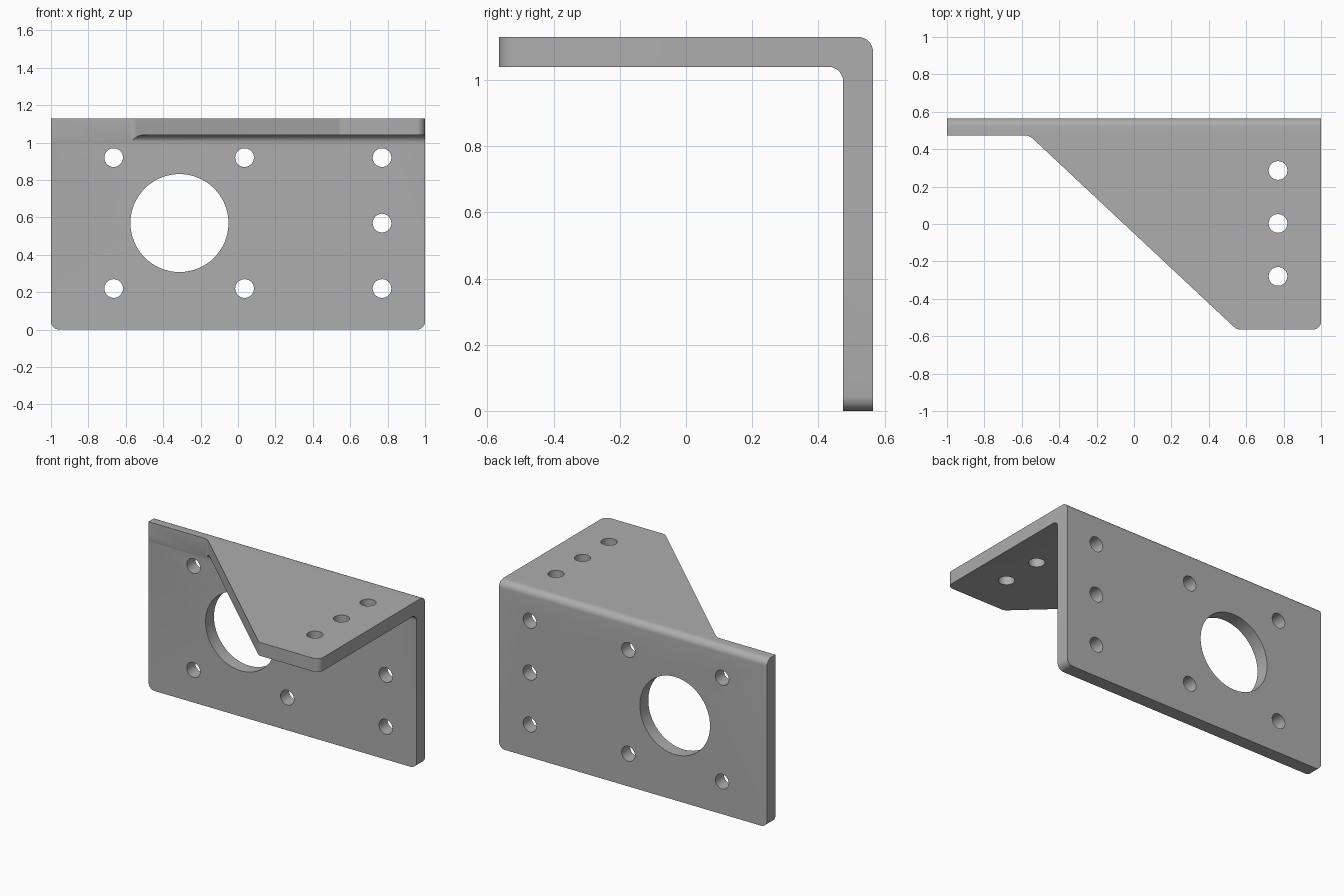
import bpy, bmesh, math
from mathutils import Vector, Matrix

cube = bpy.data.objects.get("Cube")
if cube:
    bpy.data.objects.remove(cube, do_unlink=True)

THICK = 0.09
BACK = 0.565      # outer face of the wall
TOP = 1.13        # outer face of the flange
BEND = 0.045

# Axes that carry a 2D outline and its extrusion direction into space
ALONG_X = Matrix(((0, 0, 1), (1, 0, 0), (0, 1, 0))).to_4x4()   # outline in y, z
ALONG_Y = Matrix(((1, 0, 0), (0, 0, -1), (0, 1, 0))).to_4x4()  # outline in x, z
ALONG_Z = Matrix.Identity(4)                                   # outline in x, y


def rounded(corners, steps=8):
    """Outline from (a, b, radius) corners, with arcs where radius > 0."""
    points = []
    for i, (a, b, r) in enumerate(corners):
        here = Vector((a, b))
        if r == 0:
            points.append(here)
            continue
        d0 = (Vector(corners[i - 1][:2]) - here).normalized()
        d1 = (Vector(corners[(i + 1) % len(corners)][:2]) - here).normalized()
        half = d0.angle(d1) / 2
        centre = here + (d0 + d1).normalized() * r / math.sin(half)
        start = here + d0 * r / math.tan(half) - centre
        end = here + d1 * r / math.tan(half) - centre
        sweep = math.atan2(start.cross(end), start.dot(end))
        for k in range(steps + 1):
            t = sweep * k / steps
            points.append(centre + Matrix.Rotation(t, 2) @ start)
    return points


def prism(name, outline, axes, low, high):
    """Extrude a closed outline between two depths."""
    bm = bmesh.new()
    face = bm.faces.new([bm.verts.new((p[0], p[1], low)) for p in outline])
    moved = bmesh.ops.extrude_face_region(bm, geom=[face])["geom"]
    bmesh.ops.translate(bm, vec=(0, 0, high - low),
                        verts=[v for v in moved if isinstance(v, bmesh.types.BMVert)])
    bm.transform(axes)
    bmesh.ops.recalc_face_normals(bm, faces=bm.faces)
    mesh = bpy.data.meshes.new(name)
    bm.to_mesh(mesh)
    bm.free()
    obj = bpy.data.objects.new(name, mesh)
    bpy.context.collection.objects.link(obj)
    return obj


def combine(target, cutter, operation):
    """Apply one boolean and discard the cutter."""
    cutter.hide_render = True
    mod = target.modifiers.new(cutter.name, "BOOLEAN")
    mod.operation = operation
    mod.solver = "EXACT"
    mod.object = cutter
    bpy.context.view_layer.objects.active = target
    bpy.ops.object.modifier_apply(modifier=mod.name)
    bpy.data.objects.remove(cutter, do_unlink=True)


def circle(a, b, r, sides):
    return [(a + r * math.cos(math.tau * k / sides),
             b + r * math.sin(math.tau * k / sides)) for k in range(sides)]


# Bent angle: wall and flange in one section
section = rounded([
    (BACK, 0, 0), (BACK, TOP, BEND), (-BACK, TOP, 0), (-BACK, TOP - THICK, 0),
    (BACK - THICK, TOP - THICK, BEND), (BACK - THICK, 0, 0)])
bracket = prism("angle_bracket", section, ALONG_X, -1, 1)

# Flange trimmed to its slanted plan, wall trimmed to rounded lower corners
plan = rounded([
    (-1.1, 0.7, 0), (-1.1, BACK - THICK - 0.001, 0), (-0.56, BACK - THICK - 0.001, 0.07),
    (0.55, -BACK, 0.05), (1, -BACK, 0.045), (1, 0.7, 0)])
combine(bracket, prism("plan_trim", plan, ALONG_Z, -0.2, 1.4), "INTERSECT")
front = rounded([(-1, 0, 0.045), (1, 0, 0.045), (1, 1.4, 0), (-1, 1.4, 0)])
combine(bracket, prism("front_trim", front, ALONG_Y, -1, 1), "INTERSECT")

# Wall: large bore and seven bolt holes
wall_holes = [(x, z) for x in (-0.665, 0.035, 0.77) for z in (0.22, 0.92)]
wall_holes.append((0.77, 0.57))
combine(bracket, prism("bore", circle(-0.313, 0.57, 0.262, 64), ALONG_Y, -0.7, -0.4), "DIFFERENCE")
for x, z in wall_holes:
    combine(bracket, prism("wall_hole", circle(x, z, 0.05, 32), ALONG_Y, -0.7, -0.4), "DIFFERENCE")

# Flange: row of three bolt holes
for y in (-0.28, 0.003, 0.286):
    combine(bracket, prism("flange_hole", circle(0.77, y, 0.05, 32), ALONG_Z, 0.95, 1.3), "DIFFERENCE")

# Plain grey metal
grey = bpy.data.materials.new("grey_metal")
grey.use_nodes = True
colour = (0.42, 0.42, 0.42, 1)
grey.diffuse_color = colour
grey.node_tree.nodes["Principled BSDF"].inputs["Base Color"].default_value = colour
bracket.data.materials.clear()
bracket.data.materials.append(grey)

bpy.ops.object.select_all(action="DESELECT")
bracket.select_set(True)
bpy.context.view_layer.objects.active = bracket
bpy.ops.object.shade_smooth_by_angle(angle=math.radians(30))
